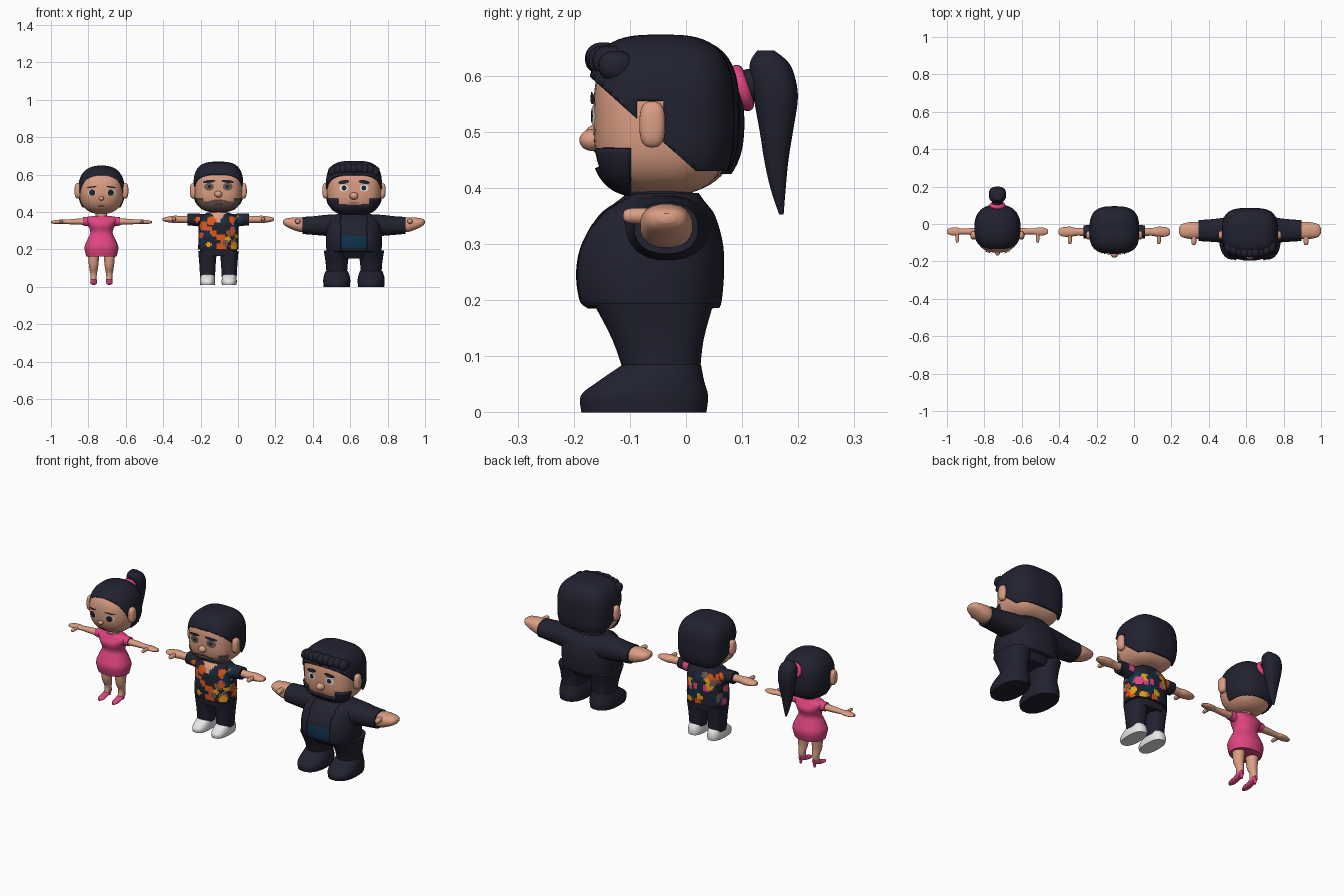
import bpy, bmesh, math, random
from mathutils import Vector

if "Cube" in bpy.data.objects:
    bpy.data.objects.remove(bpy.data.objects["Cube"])

random.seed(4)


def material(name, r, g, b):
    m = bpy.data.materials.new(name)
    m.diffuse_color = (r, g, b, 1)
    m.use_nodes = True
    m.node_tree.nodes["Principled BSDF"].inputs["Base Color"].default_value = m.diffuse_color
    return m


SKIN = material("skin", 0.71, 0.345, 0.23)
DARK = material("dark_cloth_and_hair", 0.015, 0.016, 0.029)
PINK = material("pink", 0.74, 0.06, 0.22)
WHITE = material("white", 0.8, 0.8, 0.8)
NAVY = material("navy_blue", 0.005, 0.033, 0.075)
ORANGE = material("orange", 0.72, 0.1, 0.01)
YELLOW = material("yellow", 0.8, 0.38, 0.01)
STUBBLE = material("stubble", 0.15, 0.1, 0.08)
LIP = material("lip", 0.36, 0.11, 0.09)


def emit(bm, name, mats, rule=None):
    bmesh.ops.recalc_face_normals(bm, faces=bm.faces)
    if rule:
        for f in bm.faces:
            f.material_index = rule(f.calc_center_median())
    me = bpy.data.meshes.new(name)
    bm.to_mesh(me)
    bm.free()
    for m in mats if isinstance(mats, list) else [mats]:
        me.materials.append(m)
    ob = bpy.data.objects.new(name, me)
    bpy.context.collection.objects.link(ob)
    return ob


def solidify(ob, t):
    mod = ob.modifiers.new("thickness", 'SOLIDIFY')
    mod.thickness = t
    mod.offset = -1


def loft(name, axis, secs, mats, p=2.0, n=28, k=4, rule=None, drop=None):
    """Superellipse sections (t, cu, cv, ru, rv) along an axis, smoothly interpolated."""
    rows = []
    for i in range(len(secs) - 1):
        a, b, c, d = (Vector(secs[min(max(j, 0), len(secs) - 1)]) for j in (i - 1, i, i + 1, i + 2))
        for s in range(k):
            t = s / k
            rows.append(0.5 * (2 * b + (c - a) * t + (2 * a - 5 * b + 4 * c - d) * t * t
                               + (3 * b - a - 3 * c + d) * t ** 3))
    rows.append(Vector(secs[-1]))
    bm, rings = bmesh.new(), []
    for t, cu, cv, ru, rv in rows:
        ring = []
        for j in range(n):
            ang = 2 * math.pi * (j + 0.5) / n
            c, s = math.cos(ang), math.sin(ang)
            u = cu + max(ru, 0.001) * math.copysign(abs(c) ** (2 / p), c)
            v = cv + max(rv, 0.001) * math.copysign(abs(s) ** (2 / p), s)
            ring.append(bm.verts.new({'x': (t, u, v), 'y': (u, t, v), 'z': (u, v, t)}[axis]))
        rings.append(ring)
    for a, b in zip(rings, rings[1:]):
        for j in range(n):
            bm.faces.new((a[j], a[(j + 1) % n], b[(j + 1) % n], b[j]))
    bm.faces.new(rings[0])
    bm.faces.new(rings[-1])
    if drop:
        gone = [f for f in bm.faces if drop(f.calc_center_median())]
        bmesh.ops.delete(bm, geom=gone, context='FACES')
    return emit(bm, name, mats, rule)


def blob(name, c, r, mats, p=2.0, seg=24, cuts=(), keep=None):
    """Superellipsoid; optional planes slice it and a rule keeps part as a thick shell."""
    bm = bmesh.new()
    bmesh.ops.create_uvsphere(bm, u_segments=seg, v_segments=seg * 2 // 3, radius=1)
    for v in bm.verts:
        f = sum(abs(q) ** p for q in v.co) ** (-1 / p)
        v.co = [c[i] + v.co[i] * f * r[i] for i in range(3)]
    for co, no in cuts:
        bmesh.ops.bisect_plane(bm, geom=bm.verts[:] + bm.edges[:] + bm.faces[:], plane_co=co, plane_no=no)
    if keep:
        gone = [f for f in bm.faces if not keep(f.calc_center_median())]
        bmesh.ops.delete(bm, geom=gone, context='FACES')
    ob = emit(bm, name, mats)
    if keep:
        solidify(ob, 0.014)
    return ob


def decal(name, head, dx, z, rx, rz, mat, tilt=0.0, lift=0.003):
    """Thin oval laid on the front of a head."""
    c, r, p = head
    bm = bmesh.new()

    def vert(t, a):
        u, w = t * rx * math.cos(a), t * rz * math.sin(a)
        x = dx + u * math.cos(tilt) - w * math.sin(tilt)
        h = z + u * math.sin(tilt) + w * math.cos(tilt)
        q = max(0.0, 1 - abs(x / r[0]) ** p - abs((h - c[2]) / r[2]) ** p)
        return bm.verts.new((c[0] + x, c[1] - r[1] * q ** (1 / p) - lift, h))
    n = 24
    rings = [[vert(t, 2 * math.pi * j / n) for j in range(n)] for t in (0.25, 0.5, 0.75, 1)]
    bm.faces.new(rings[0])
    for a, b in zip(rings, rings[1:]):
        for j in range(n):
            bm.faces.new((a[j], a[(j + 1) % n], b[(j + 1) % n], b[j]))
    ob = emit(bm, name, mat)
    if sum(f.normal.y for f in ob.data.polygons) > 0:
        ob.data.flip_normals()


def limb(name, cx, s, secs, mat, **kw):
    return loft(name, 'x', [(cx + s * t, *rest) for t, *rest in secs], mat, n=20, **kw)


def thumb(name, x, y, z, length, r):
    loft(name, 'y', [(y, x, z, r, r), (y - length * 0.7, x, z, r, r), (y - length * 0.95, x, z, r * .7, r * .7),
                     (y - length, x, z, r * .2, r * .2)], SKIN, n=14)


def face(who, head, ex, ez, er, brow, eye, iris, nose):
    """Skin head, nose, ears, eyes and brows."""
    c, r, p = head
    blob(who + "_head", c, r, SKIN, p, 48)
    blob(who + "_nose", (c[0], c[1] - r[1] - 0.002, nose[0]), (nose[1], nose[1], nose[1] * 0.85), SKIN)
    for s in (-1, 1):
        blob(who + "_ear", (c[0] + s * (r[0] + 0.006), -0.06, 0.513), (0.018, 0.023, 0.041), SKIN, 2.8)
        decal(who + "_eye", head, s * ex, ez, er, er * 0.8, eye)
        decal(who + "_iris", head, s * ex * 0.96, ez, iris, iris, DARK, lift=0.005)
        decal(who + "_brow", head, s * ex, brow[0], er * 1.3, brow[1], DARK, -s * brow[2], lift=0.006)


def barber(who, c, r, p, line, burn, chin, beard_mat):
    """Short hair with a slanted hairline and sideburns, and a beard along the jaw."""
    X, Y, Z = (1, 0, 0), (0, 1, 0), (0, 0, 1)
    slope = Vector((0, 0.04, 0.045)).normalized()
    edge = Vector((0, c[1] - r[1], line))
    nape = Vector((0, 0.5, 1)).normalized()
    corner = Vector((0, -0.04, 0.43))
    cuts = [(edge, slope), ((0, 0, burn), Z), ((0, 0, 0.555), Z), ((0, 0, 0.43), Z)]
    cuts += [((0, y, 0), Y) for y in (-0.13, -0.088, -0.04)]

    def hair(q):
        above = (Vector((0, q.y, q.z)) - edge).dot(slope) > 0
        return above and ((q.y > -0.04 and q.z > 0.43) or q.z > 0.555 or (-0.13 < q.y < -0.088 and q.z > burn))
    blob(who + "_hair", c, r, DARK, p, 60, cuts, hair)
    cuts = [((0, 0, chin), Z), ((0, 0, 0.47), Z), ((0, -0.1, 0), Y),
            ((c[0] - 0.085, 0, 0), X), ((c[0] + 0.085, 0, 0), X)]
    rb = (r[0] - 0.001, r[1] - 0.004, r[2] - 0.004)
    blob(who + "_beard", c, rb, beard_mat, p, 60, cuts, lambda q: q.y < -0.1 and
         (q.z < chin or (abs(q.x - c[0]) > 0.085 and q.z < 0.47)))


# ---- woman in a dress ----
W, wy = -0.73, -0.04
head = ((W, -0.03, 0.515), (0.12, 0.123, 0.126), 2.4)
face("woman", head, 0.052, 0.503, 0.021, (0.533, 0.004, 0.12), WHITE, 0.0165, (0.472, 0.013))
decal("woman_mouth", head, 0, 0.432, 0.02, 0.006, LIP)
hair_n = Vector((0, 0.125, 0.07)).normalized()
hair_o = Vector((0, -0.13, 0.588))
blob("woman_hair", (W, -0.024, 0.515), (0.124, 0.128, 0.133), DARK, 2.45, 60,
     [(hair_o, hair_n), ((0, 0, 0.425), (0, 0, 1)), ((0, -0.04, 0), (0, 1, 0)), ((0, 0, 0.5), (0, 0, 1))],
     lambda q: (Vector((0, q.y, q.z)) - hair_o).dot(hair_n) > 0 and q.z > 0.425 and (q.y > -0.04 or q.z > 0.5))
loft("ponytail", 'z', [(0.352, W, 0.17, 0.004, 0.004), (0.40, W, 0.164, 0.017, 0.014),
                       (0.45, W, 0.161, 0.028, 0.022), (0.50, W, 0.161, 0.038, 0.03), (0.56, W, 0.16, 0.046, 0.04),
                       (0.60, W, 0.154, 0.046, 0.04), (0.625, W, 0.148, 0.04, 0.034),
                       (0.645, W, 0.142, 0.022, 0.015)], DARK, p=2.6, n=16)
blob("ponytail_root", (W, 0.115, 0.582), (0.028, 0.035, 0.03), DARK)
bpy.ops.mesh.primitive_torus_add(location=(W, 0.1, 0.578), rotation=(math.radians(-72), 0, 0),
                                 major_radius=0.031, minor_radius=0.012, major_segments=28, minor_segments=12)
bpy.context.object.name = "hair_tie"
bpy.context.object.data.materials.append(PINK)
loft("woman_neck", 'z', [(0.35, W, wy, 0.032, 0.03), (0.42, W, wy, 0.03, 0.03)], SKIN)
loft("dress", 'z', [(0.163, W, wy, 0.082, 0.066), (0.21, W, wy, 0.091, 0.076), (0.25, W, wy, 0.077, 0.064),
                    (0.29, W, wy, 0.06, 0.05), (0.33, W, wy, 0.073, 0.06), (0.36, W, wy, 0.086, 0.046),
                    (0.378, W, wy, 0.05, 0.036)], PINK, p=2.2)
for s in (-1, 1):
    limb("dress_sleeve", W, s, [(0.05, wy, 0.348, 0.028, 0.028), (0.1, wy, 0.35, 0.025, 0.023)], PINK)
    limb("woman_arm", W, s, [(0.06, wy, 0.348, 0.02, 0.018), (0.13, wy, 0.348, 0.019, 0.016),
                             (0.19, wy, 0.347, 0.015, 0.012), (0.215, wy, 0.347, 0.022, 0.012),
                             (0.25, wy, 0.346, 0.02, 0.01), (0.27, wy, 0.345, 0.01, 0.005)], SKIN)
    thumb("woman_thumb", W + s * 0.215, wy - 0.01, 0.347, 0.05, 0.009)
    x = W + s * 0.042
    loft("woman_leg", 'z', [(0.03, x, wy + 0.005, 0.015, 0.022), (0.07, x, wy + 0.01, 0.018, 0.02),
                            (0.11, x, wy, 0.025, 0.027), (0.18, x, wy, 0.031, 0.034)], SKIN)
    loft("woman_shoe", 'y', [(wy + 0.032, x, 0.045, 0.008, 0.01), (wy + 0.015, x, 0.038, 0.017, 0.013),
                             (wy - 0.02, x, 0.025, 0.018, 0.011), (wy - 0.05, x, 0.019, 0.017, 0.009),
                             (wy - 0.068, x, 0.016, 0.006, 0.005)], PINK, n=18)
    loft("shoe_heel", 'z', [(0.01, x, wy + 0.022, 0.005, 0.005), (0.045, x, wy + 0.02, 0.012, 0.012)], PINK, n=12)

# ---- man in a patterned shirt ----
M, my = -0.105, -0.042
head = ((M, -0.035, 0.53), (0.128, 0.122, 0.132), 3.0)
face("man", head, 0.05, 0.535, 0.026, (0.563, 0.008, 0.1), STUBBLE, 0.009, (0.495, 0.021))
barber("man", (M, -0.035, 0.53), (0.133, 0.13, 0.139), 3.0, 0.605, 0.47, 0.452, STUBBLE)
for s in (-1, 1):
    decal("man_moustache", head, s * 0.026, 0.458, 0.034, 0.006, STUBBLE, -s * 0.2, lift=0.008)
decal("man_mouth", head, 0, 0.441, 0.024, 0.005, LIP, lift=0.014)
loft("man_neck", 'z', [(0.35, M, my, 0.045, 0.042), (0.42, M, my, 0.045, 0.042)], SKIN)
# seeded flower spots colour the shirt faces
spots = []
for i in range(90):
    a = 2 * math.pi * random.random()
    spots.append((Vector((M + 0.12 * math.cos(a), my + 0.085 * math.sin(a), random.uniform(0.2, 0.375))),
                  random.uniform(0.014, 0.027), (1, 2, 4, 3, 1, 4, 5)[i % 7]))


def flowers(q):
    if q.y < my and abs(q.x - M) < (q.z - 0.345) * 0.85:
        return 6
    for c, r, i in spots:
        if (q - c).length < r:
            return i
    return 0


SHIRT = [DARK, ORANGE, YELLOW, PINK, NAVY, STUBBLE, SKIN]
loft("patterned_shirt", 'z', [(0.2, M, my, 0.108, 0.078), (0.26, M, my, 0.107, 0.08), (0.33, M, my, 0.106, 0.077),
                              (0.37, M, my, 0.1, 0.066), (0.397, M, my, 0.058, 0.05)], SHIRT, 2.7, 72, 7, flowers)
loft("man_hips", 'z', [(0.165, M, my, 0.098, 0.066), (0.21, M, my, 0.1, 0.07)], DARK, p=2.7)
for s in (-1, 1):
    limb("shirt_sleeve", M, s, [(0.06, my, 0.352, 0.042, 0.036), (0.12, my, 0.358, 0.038, 0.034),
                                (0.165, my, 0.36, 0.035, 0.032)], SHIRT, k=6, rule=flowers)
    limb("man_arm", M, s, [(0.1, my, 0.36, 0.024, 0.022), (0.2, my, 0.36, 0.021, 0.019),
                           (0.235, my, 0.36, 0.028, 0.02), (0.28, my, 0.36, 0.024, 0.013),
                           (0.298, my, 0.36, 0.012, 0.006)], SKIN)
    thumb("man_thumb", M + s * 0.238, my - 0.01, 0.362, 0.055, 0.011)
    x = M + s * 0.058
    loft("man_trouser_leg", 'z', [(0.05, x, my, 0.04, 0.047), (0.12, x, my, 0.044, 0.053),
                                  (0.19, x, my, 0.05, 0.063)], DARK, p=2.5)
    loft("man_shoe", 'z', [(0.01, x, -0.058, 0.039, 0.08), (0.03, x, -0.058, 0.041, 0.082),
                           (0.052, x, -0.05, 0.038, 0.068), (0.068, x, -0.04, 0.035, 0.045)], WHITE, p=2.5)

# ---- big man in an open jacket ----
B, by = 0.62, -0.035
head = ((B, -0.045, 0.525), (0.145, 0.12, 0.138), 3.0)
face("big_man", head, 0.055, 0.528, 0.023, (0.56, 0.01, 0.15), WHITE, 0.013, (0.485, 0.023))
barber("big_man", (B, -0.045, 0.525), (0.15, 0.131, 0.148), 3.2, 0.602, 0.485, 0.435, DARK)
decal("big_man_mouth", head, 0, 0.448, 0.025, 0.004, LIP)
for i in range(9):
    u = i - 4
    blob("hair_tuft", (B + u * 0.028, -0.148 + 0.0015 * u * u, 0.63 - 0.0008 * u * u + 0.003 * (i % 2)),
         (0.026, 0.032, 0.027), DARK, 2.4, 18)
trunk = [(0.185, -0.063, 0.145, 0.122), (0.2, -0.068, 0.148, 0.132), (0.25, -0.069, 0.15, 0.137),
         (0.3, -0.065, 0.147, 0.131), (0.35, -0.057, 0.135, 0.109), (0.375, -0.05, 0.11, 0.084),
         (0.393, -0.045, 0.085, 0.066)]
loft("big_man_shirt", 'z', [(z, B, y, rx - 0.01, ry - 0.01) for z, y, rx, ry in trunk], [DARK, NAVY], 2.4, 64, 6,
     lambda q: int(q.y < -0.09 and abs(q.x - B) < 0.1 and 0.21 < q.z < 0.272))
jacket = loft("open_jacket", 'z', [(z, B, y, rx, ry) for z, y, rx, ry in trunk], DARK, 2.4, 64, 6,
              drop=lambda q: q.y < -0.06 and abs(q.x - B) < 0.075 or q.z > 0.392 or q.z < 0.186)
solidify(jacket, 0.012)
loft("big_man_hips", 'z', [(0.15, B, -0.055, 0.11, 0.075), (0.2, B, -0.06, 0.135, 0.11)], DARK, p=2.4)
loft("big_man_neck", 'z', [(0.37, B, -0.045, 0.07, 0.055), (0.42, B, -0.045, 0.07, 0.055)], SKIN)
for s in (-1, 1):
    limb("jacket_sleeve", B, s, [(0.06, by - 0.01, 0.325, 0.095, 0.064), (0.15, by, 0.328, 0.068, 0.057),
                                 (0.22, by, 0.327, 0.06, 0.05), (0.275, by, 0.328, 0.057, 0.046)], DARK, p=2.3)
    limb("big_man_hand", B, s, [(0.25, by, 0.33, 0.04, 0.034), (0.29, by, 0.332, 0.047, 0.039),
                                (0.33, by, 0.338, 0.044, 0.032), (0.365, by, 0.344, 0.034, 0.02),
                                (0.379, by, 0.346, 0.014, 0.008)], SKIN, p=2.4)
    thumb("big_man_thumb", B + s * 0.3, by - 0.02, 0.35, 0.057, 0.014)
    x = B + s * 0.092
    loft("big_man_trouser_leg", 'z', [(0.07, x, -0.043, 0.055, 0.068), (0.13, x, -0.05, 0.06, 0.082),
                                      (0.195, x, -0.058, 0.07, 0.108)], DARK, p=2.3)
    loft("big_man_boot", 'z', [(0, x, -0.075, 0.07, 0.112), (0.03, x, -0.074, 0.073, 0.114),
                               (0.055, x, -0.062, 0.07, 0.095), (0.085, x, -0.043, 0.06, 0.07)], DARK, p=2.3)

# smooth shading with sharp rims
bpy.ops.object.select_all(action='SELECT')
bpy.context.view_layer.objects.active = bpy.data.objects["dress"]
bpy.ops.object.shade_smooth_by_angle(angle=math.radians(42))
